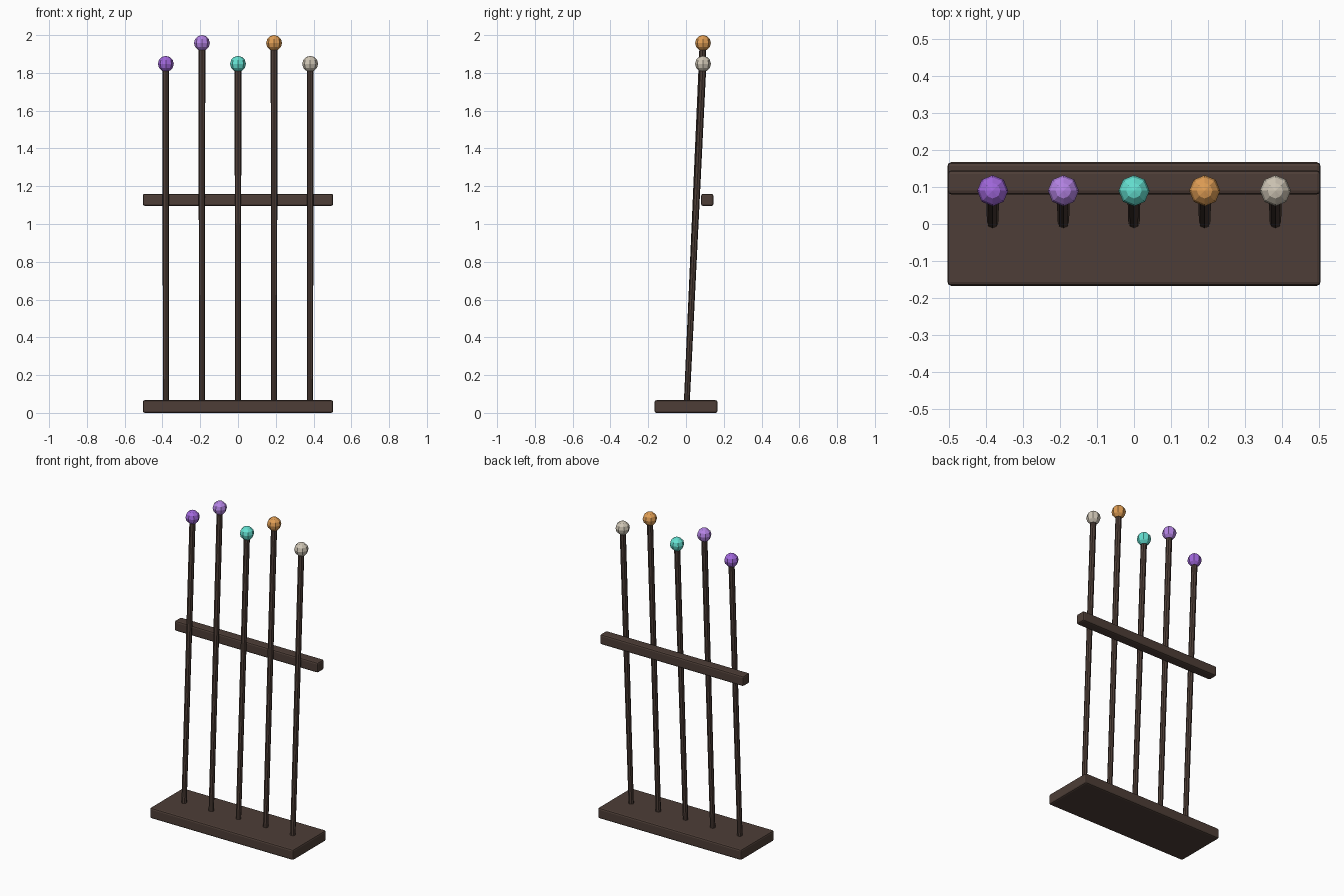
import bpy
from mathutils import Vector

if "Cube" in bpy.data.objects:
    bpy.data.objects.remove(bpy.data.objects["Cube"])


def material(name, rgb):
    m = bpy.data.materials.new(name)
    m.diffuse_color = (*rgb, 1)
    m.use_nodes = True
    m.node_tree.nodes["Principled BSDF"].inputs["Base Color"].default_value = m.diffuse_color
    return m


wood = material("dark_wood", (0.075, 0.048, 0.038))


def beam(name, lo, hi, bevel):
    """Box between two corners with softened edges."""
    lo, hi = Vector(lo), Vector(hi)
    bpy.ops.mesh.primitive_cube_add(size=1, location=(lo + hi) / 2)
    ob = bpy.context.object
    ob.name = name
    ob.scale = hi - lo
    bpy.ops.object.transform_apply(location=False, rotation=False, scale=True)
    mod = ob.modifiers.new("edge_bevel", 'BEVEL')
    mod.width = bevel
    mod.segments = 2
    ob.data.materials.append(wood)


def staff(index, x, top, gem):
    """Leaning eight-sided pole with a ball on its tip."""
    a, b = Vector((x, 0.004, 0.05)), Vector((x, 0.09, top))
    d = b - a
    bpy.ops.mesh.primitive_cone_add(
        vertices=8, radius1=0.0155, radius2=0.018, depth=d.length - 0.03,
        location=a + d.normalized() * (d.length - 0.03) / 2,
        rotation=d.to_track_quat('Z', 'Y').to_euler())
    pole = bpy.context.object
    pole.name = f"staff_pole_{index}"
    pole.data.materials.append(wood)

    bpy.ops.mesh.primitive_uv_sphere_add(segments=8, ring_count=6,
                                         radius=0.042, location=b)
    ball = bpy.context.object
    ball.name = f"staff_orb_{index}"
    ball.data.materials.append(gem)


# Base plank and back rail
beam("base", (-0.504, -0.167, 0), (0.504, 0.167, 0.067), 0.01)
beam("back_rail", (-0.504, 0.08, 1.096), (0.504, 0.145, 1.16), 0.01)

# Row of five staffs, alternating short and tall
gems = [("purple", (0.36, 0.14, 0.72)), ("lilac", (0.46, 0.23, 0.78)),
        ("teal", (0.13, 0.75, 0.64)), ("amber", (0.74, 0.34, 0.09)),
        ("ivory", (0.62, 0.56, 0.46))]
for i, (name, rgb) in enumerate(gems):
    staff(i + 1, (i - 2) * 0.191, 1.958 if i % 2 else 1.848, material(name, rgb))
